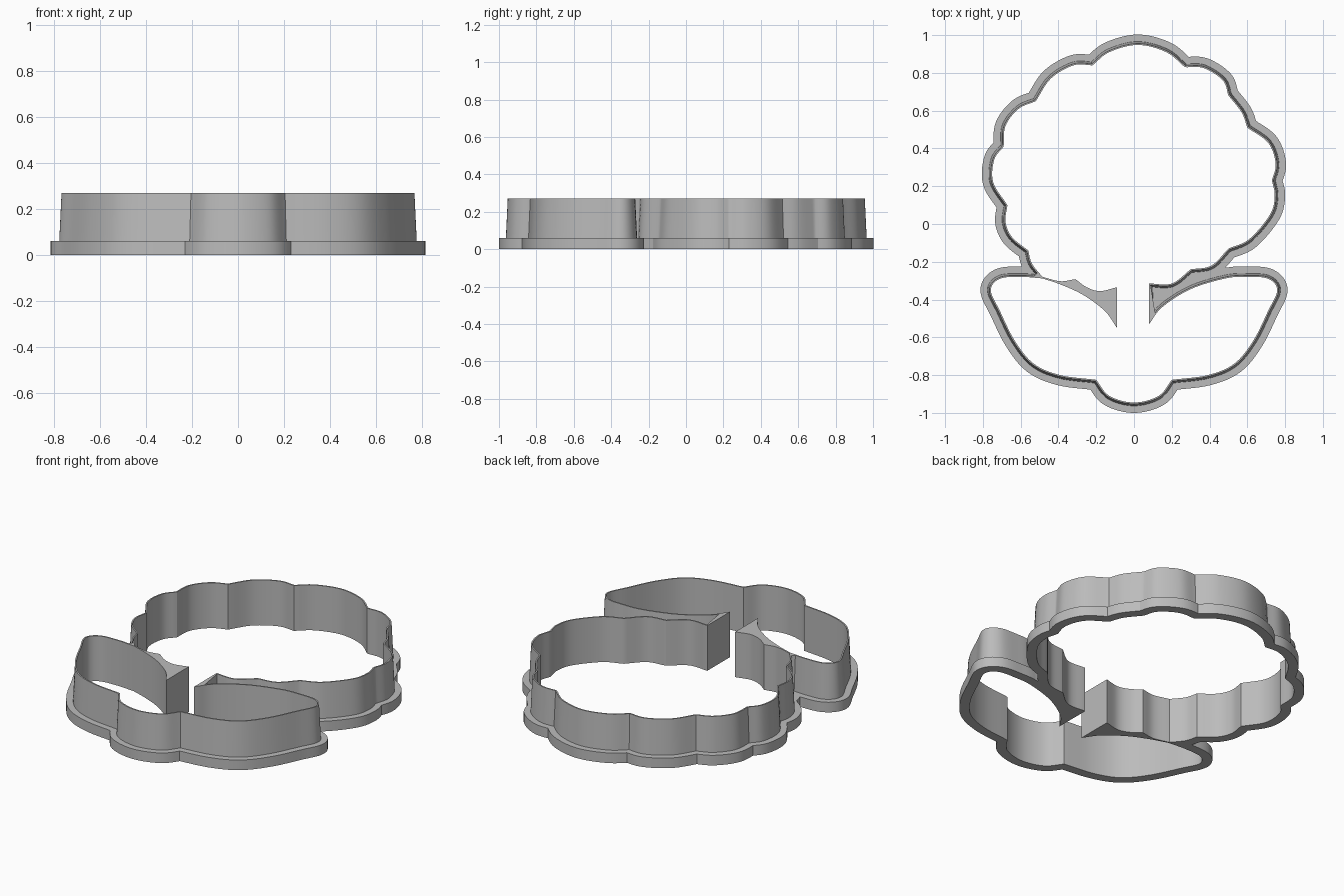
import bpy
import bmesh
from mathutils import Vector
from mathutils.geometry import intersect_point_line, tessellate_polygon

cube = bpy.data.objects.get("Cube")
if cube:
    bpy.data.objects.remove(cube)

STEPS = 8
FLANGE_TOP = 0.06
WALL_TOP = 0.27


def smooth_path(points):
    """Sample a smooth curve through the points, leaving out the last one."""
    p = [Vector(q) for q in points]
    if len(p) == 2:
        return p[:1]
    p = [2 * p[0] - p[1]] + p + [2 * p[-1] - p[-2]]
    path = []
    for a, b, c, d in zip(p, p[1:], p[2:], p[3:]):
        for i in range(STEPS):
            t = i / STEPS
            path.append(0.5 * (2 * b + (c - a) * t + (2 * a - 5 * b + 4 * c - d) * t * t
                               + (3 * b - a - 3 * c + d) * t ** 3))
    return path


def mirrored(points):
    return [(-x, y) for x, y in reversed(points)]


# Petals of the bloom, counter-clockwise; every list is one scallop
petals = [
    [(.08, -.315), (.2, -.315), (.3, -.24)],
    [(.3, -.24), (.41, -.22), (.5, -.13)],
    [(.5, -.13), (.61, -.08), (.72, .05), (.745, .15), (.73, .23)],
    [(.73, .23), (.75, .32), (.71, .43), (.6, .51)],
    [(.6, .51), (.57, .59), (.5, .68)],
    [(.5, .68), (.47, .76), (.37, .825), (.27, .83)],
    [(.27, .83), (.17, .91), (.02, .948), (-.13, .91), (-.22, .84)],
    [(-.22, .84), (-.32, .84), (-.44, .77), (-.52, .65)],
    [(-.52, .65), (-.61, .61), (-.68, .52), (-.69, .41)],
    [(-.69, .41), (-.74, .34), (-.745, .22), (-.67, .1)],
    [(-.67, .1), (-.68, .01), (-.645, -.07), (-.56, -.14)],
    [(-.56, -.14), (-.54, -.21), (-.485, -.28)],
]

# Solid wedge between the bloom and the left leaf
wedge = [
    [(-.485, -.28), (-.39, -.303), (-.31, -.292)],
    [(-.31, -.292), (-.25, -.335), (-.18, -.355), (-.09, -.335)],
    [(-.09, -.335), (-.09, -.55)],
    [(-.09, -.55), (-.155, -.46), (-.27, -.375), (-.39, -.32), (-.485, -.288)],
]

# Leaves and stem tip
leaf = [(-.485, -.288), (-.6, -.28), (-.71, -.29), (-.758, -.35), (-.71, -.46),
        (-.63, -.62), (-.53, -.74), (-.39, -.8), (-.2, -.825)]
stem = [(-.2, -.825), (-.13, -.91), (0, -.945), (.13, -.91), (.2, -.825)]
right_top = [(.485, -.288), (.3, -.345), (.15, -.44), (.08, -.53)]
edge = [(.08, -.53), (.08, -.315)]

inner = []
for part in petals + wedge + [leaf, stem, mirrored(leaf)[:-1] + right_top, edge]:
    inner += smooth_path(part)
COUNT = len(inner)


def offset_point(i, distance):
    """Move a contour point outwards with a mitred corner."""
    before = (inner[i] - inner[i - 1]).normalized()
    after = (inner[(i + 1) % COUNT] - inner[i]).normalized()
    n1 = Vector((before.y, -before.x))
    n2 = Vector((after.y, -after.x))
    n = (n1 + n2).normalized()
    return inner[i] + n * distance / max(n.dot(n1), 0.25)


def clearance(point):
    nearest = 9.0
    for i in range(COUNT):
        a, b = inner[i - 1], inner[i]
        hit, t = intersect_point_line(point, a, b)
        hit = a.lerp(b, min(max(t, 0), 1))
        nearest = min(nearest, (point - hit.to_2d()).length)
    return nearest


def in_left_wedge(p):
    return -.48 < p.x < 0 and -.56 < p.y < -.25


def in_any_wedge(p):
    return in_left_wedge(p) or (0 < p.x < .35 and -.56 < p.y < -.2)


plastic = bpy.data.materials.new("grey plastic")
plastic.use_nodes = True
plastic.diffuse_color = (0.5, 0.5, 0.5, 1)
plastic.node_tree.nodes["Principled BSDF"].inputs["Base Color"].default_value = (0.5, 0.5, 0.5, 1)


def ring(name, low_offset, high_offset, z0, z1, skip):
    """Solid band between the inner contour and its offset."""
    keep = [i for i in range(COUNT) if not skip(inner[i])
            and clearance(offset_point(i, low_offset)) > low_offset * 0.97]
    bm = bmesh.new()
    layers = []
    for distance, z in ((low_offset, z0), (high_offset, z1)):
        outer = [offset_point(i, distance).to_3d() for i in keep]
        hole = [p.to_3d() for p in inner]
        verts = [bm.verts.new((p.x, p.y, z)) for p in outer + hole]
        layers.append(verts)
        for tri in tessellate_polygon([outer, hole]):
            corners = [verts[k] for k in tri]
            if len(set(corners)) == 3 and not bm.faces.get(corners):
                bm.faces.new(corners)
    low, high = layers
    split = len(keep)
    for start, end in ((0, split), (split, len(low))):
        loop = list(range(start, end))
        for a, b in zip(loop, loop[1:] + loop[:1]):
            bm.faces.new((low[a], low[b], high[b], high[a]))
    bmesh.ops.recalc_face_normals(bm, faces=bm.faces)
    mesh = bpy.data.meshes.new(name)
    bm.to_mesh(mesh)
    bm.free()
    mesh.materials.append(plastic)
    obj = bpy.data.objects.new(name, mesh)
    bpy.context.collection.objects.link(obj)
    bpy.ops.object.select_all(action='DESELECT')
    obj.select_set(True)
    bpy.context.view_layer.objects.active = obj
    bpy.ops.object.shade_smooth_by_angle(angle=0.5)


# Wide grip flange at the bottom, thin tapering cutting wall above it
ring("base_flange", 0.055, 0.055, 0, FLANGE_TOP, in_any_wedge)
ring("cutting_wall", 0.018, 0.008, FLANGE_TOP, WALL_TOP, in_left_wedge)
